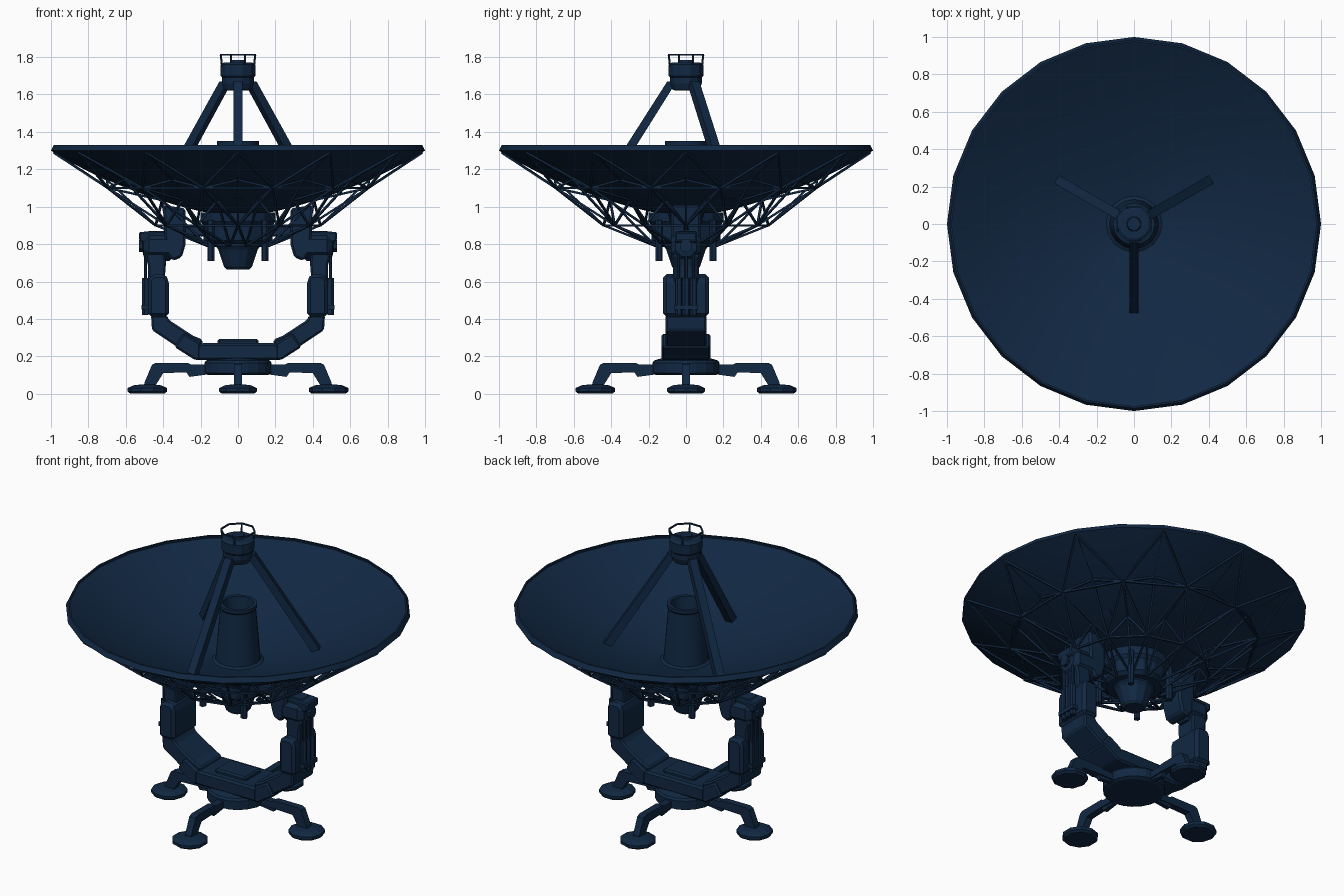
import bpy, bmesh
from math import sin, cos, pi, radians
from mathutils import Vector, Matrix

old = bpy.data.objects.get("Cube")
if old:
    bpy.data.objects.remove(old, do_unlink=True)

navy = bpy.data.materials.new("dark navy paint")
navy.use_nodes = True
COLOUR = (0.0055, 0.021, 0.056, 1)
navy.diffuse_color = COLOUR
navy.node_tree.nodes["Principled BSDF"].inputs["Base Color"].default_value = COLOUR


def finish(name, bm, mirror=False, bevel=0, smooth=False):
    bmesh.ops.recalc_face_normals(bm, faces=bm.faces)
    mesh = bpy.data.meshes.new(name)
    bm.to_mesh(mesh)
    bm.free()
    mesh.materials.append(navy)
    ob = bpy.data.objects.new(name, mesh)
    bpy.context.collection.objects.link(ob)
    if bevel:
        mod = ob.modifiers.new("bevel", 'BEVEL')
        mod.width, mod.segments = bevel, 1
    if mirror:
        mod = ob.modifiers.new("mirror", 'MIRROR')
        mod.use_mirror_merge = False
    if smooth:
        bpy.ops.object.select_all(action='DESELECT')
        bpy.context.view_layer.objects.active = ob
        ob.select_set(True)
        bpy.ops.object.shade_smooth_by_angle(angle=radians(25))
    return ob


def add_lathe(bm, profile, sides, matrix=Matrix(), turn=0, closed=False):
    """Revolve (radius, height) points; open profiles get end caps."""
    rings = []
    for r, z in profile:
        ring = []
        for i in range(sides):
            a = 2 * pi * i / sides + turn
            ring.append(bm.verts.new(matrix @ Vector((r * cos(a), r * sin(a), z))))
        rings.append(ring)
    pairs = list(zip(rings, rings[1:]))
    if closed:
        pairs.append((rings[-1], rings[0]))
    for low, high in pairs:
        for i in range(sides):
            j = (i + 1) % sides
            bm.faces.new((low[i], low[j], high[j], high[i]))
    if not closed:
        bm.faces.new(rings[0])
        bm.faces.new(rings[-1])


def lathe(name, profile, sides, matrix=Matrix(), turn=0, closed=False, **kw):
    bm = bmesh.new()
    add_lathe(bm, profile, sides, matrix, turn, closed)
    return finish(name, bm, **kw)


def add_prism(bm, outline, half, matrix=Matrix()):
    """Extrude an (x, z) outline from -half to +half along y."""
    sides = [[bm.verts.new(matrix @ Vector((x, y, z))) for x, z in outline]
             for y in (-half, half)]
    n = len(outline)
    for i in range(n):
        j = (i + 1) % n
        bm.faces.new((sides[0][i], sides[0][j], sides[1][j], sides[1][i]))
    bm.faces.new(sides[0])
    bm.faces.new(sides[1])


def prism(name, outline, half, matrix=Matrix(), **kw):
    bm = bmesh.new()
    add_prism(bm, outline, half, matrix)
    return finish(name, bm, **kw)


def box(name, x0, x1, z0, z1, half, y=0, **kw):
    return prism(name, [(x0, z0), (x1, z0), (x1, z1), (x0, z1)], half,
                 Matrix.Translation((0, y, 0)), **kw)


def add_bar(bm, a, b, radius, sides=4):
    a, b = Vector(a), Vector(b)
    m = Matrix.Translation(a) @ (b - a).to_track_quat('Z', 'Y').to_matrix().to_4x4()
    add_lathe(bm, [(radius, 0), (radius, (b - a).length)], sides, m, turn=pi / 4)


def polar(r, deg, z):
    return Vector((r * cos(radians(deg)), r * sin(radians(deg)), z))


def ring(r, z, offset=0, n=12):
    return [polar(r, 360 * i / n + offset, z) for i in range(n)]


def along_x(x, z, y=0):
    return Matrix.Translation((x, y, z)) @ Matrix.Rotation(pi / 2, 4, 'Y')


# Reflector shell: curved bowl with a raised rim
def bowl(r):
    return 0.94 + 0.13 * r + 0.23 * r * r


radii = [0.1 + 0.11 * i for i in range(9)]
outside = [(r, bowl(r)) for r in radii]
inside = [(r, bowl(r) + 0.025) for r in reversed(radii)]
lathe("reflector_dish", outside + [(1.0, 1.3), (0.985, 1.33), (0.975, 1.33)] + inside,
      24, closed=True, smooth=True)

# Feed horn in the middle of the dish
lathe("feed_horn", [(0.15, 0.95), (0.15, 0.99), (0.132, 1.0), (0.105, 1.32), (0.112, 1.33),
                    (0.112, 1.35), (0.09, 1.35), (0.08, 1.27)], 16, smooth=True)

# Tripod struts and secondary head
bm = bmesh.new()
for deg in (30, 150, 270):
    add_prism(bm, [(0.445, 1.04), (0.49, 1.06), (0.1, 1.67), (0.05, 1.67)], 0.025,
              Matrix.Rotation(radians(deg), 4, 'Z'))
finish("tripod_struts", bm)
lathe("secondary_head", [(0.05, 1.62), (0.075, 1.625), (0.088, 1.66), (0.088, 1.69),
                         (0.097, 1.7), (0.097, 1.76), (0.08, 1.77), (0.04, 1.77),
                         (0.035, 1.785)], 12, turn=pi / 12)
bm = bmesh.new()
rail, feet = ring(0.1, 1.812, 22.5, 8), ring(0.092, 1.75, 22.5, 8)
for i in range(8):
    add_bar(bm, rail[i], rail[i - 1], 0.006)
    if i % 2 == 0:
        add_bar(bm, rail[i], feet[i], 0.006)
finish("head_guard_rail", bm)

# Space frame behind the dish
bm = bmesh.new()
rim, mid = ring(0.985, 1.29), ring(0.72, 1.10, 15)
low, hub = ring(0.44, 0.9), ring(0.17, 0.79, 15)
skin_outer, skin_inner = ring(0.7, bowl(0.7)), ring(0.42, bowl(0.42), 15)
for i in range(12):
    j = (i + 1) % 12
    links = [(rim[i], mid[i]), (rim[j], mid[i]), (mid[i], mid[j]), (mid[i], low[i]),
             (mid[i], low[j]), (low[i], low[j]), (low[i], hub[i]), (low[j], hub[i]),
             (mid[i], skin_outer[i]), (mid[i], skin_outer[j]), (rim[i], skin_outer[i]),
             (low[i], skin_outer[i]), (low[i], skin_inner[i]), (low[j], skin_inner[i]),
             (mid[i], skin_inner[i]), (hub[i], skin_inner[i])]
    for a, b in links:
        add_bar(bm, a, b, 0.008)
finish("support_truss", bm)

# Central hub below the dish
lathe("hub_drum", [(0.16, 0.8), (0.185, 0.82), (0.185, 0.9), (0.2, 0.92), (0.2, 0.97)], 16)
lathe("hub_cone", [(0.06, 0.665), (0.075, 0.68), (0.105, 0.77), (0.12, 0.79), (0.12, 0.84)], 12)
bm = bmesh.new()
for p in ring(0.205, 0.71, 45, 4):
    add_bar(bm, p, p + Vector((0, 0, 0.22)), 0.02, 6)
finish("hub_posts", bm)

# Elevation brackets, axles and joints on both sides
prism("dish_bracket", [(0.28, 0.80), (0.30, 0.73), (0.35, 0.71), (0.39, 0.76),
                       (0.40, 1.01), (0.28, 0.99)], 0.08, mirror=True, bevel=0.012)
box("bracket_beam", 0.15, 0.32, 0.84, 0.9, 0.045, mirror=True, bevel=0.008)
lathe("elevation_joint", [(0.07, -0.08), (0.088, -0.06), (0.088, 0.045), (0.06, 0.075),
                          (0.035, 0.08), (0.035, 0.1)], 8, along_x(0.43, 0.79),
      turn=pi / 8, mirror=True)
prism("joint_housing", [(0.38, 0.79), (0.48, 0.79), (0.53, 0.82), (0.53, 0.865),
                        (0.40, 0.87), (0.38, 0.85)], 0.06, mirror=True, bevel=0.008)

# Yoke arms
prism("upper_arm", [(0.40, 0.5), (0.48, 0.5), (0.48, 0.68), (0.495, 0.74), (0.40, 0.8),
                    (0.385, 0.7)], 0.07, mirror=True, bevel=0.01)
prism("arm_casing", [(0.37, 0.41), (0.48, 0.41), (0.48, 0.61), (0.46, 0.64), (0.39, 0.64),
                     (0.37, 0.61)], 0.122, mirror=True, bevel=0.02)
prism("lower_arm", [(0.19, 0.19), (0.28, 0.22), (0.46, 0.34), (0.465, 0.42), (0.38, 0.42),
                    (0.37, 0.395), (0.24, 0.31), (0.19, 0.29)], 0.11, mirror=True, bevel=0.01)
prism("arm_collar", [(0.2, 0.18), (0.23, 0.18), (0.34, 0.25), (0.29, 0.325), (0.2, 0.27)],
      0.13, mirror=True, bevel=0.01)

# Pistons on the outer face of each arm
bm = bmesh.new()
for y in (-0.04, 0, 0.04):
    add_bar(bm, (0.495, y, 0.42), (0.495, y, 0.62), 0.018, 6)
    add_bar(bm, (0.495, y, 0.6), (0.495, y, 0.77), 0.009, 6)
finish("arm_pistons", bm, mirror=True)
box("piston_clamp", 0.47, 0.517, 0.45, 0.475, 0.065, mirror=True)

# Yoke centre and turntable
prism("yoke_base", [(-0.22, 0.18), (0.22, 0.18), (0.25, 0.22), (0.2, 0.27), (-0.2, 0.27),
                    (-0.25, 0.22)], 0.128, bevel=0.012)
box("yoke_top_plate", -0.11, 0.11, 0.26, 0.292, 0.08, bevel=0.01)
lathe("turntable", [(0.16, 0.1), (0.18, 0.11), (0.18, 0.165), (0.17, 0.178), (0.13, 0.19)], 20)

# Four legs with round foot pads
leg = bmesh.new()
pads = bmesh.new()
for i in range(4):
    turn = Matrix.Rotation(i * pi / 2, 4, 'Z')
    add_prism(leg, [(0.12, 0.11), (0.27, 0.115), (0.40, 0.11), (0.45, 0.03), (0.505, 0.03),
                    (0.5, 0.06), (0.46, 0.155), (0.44, 0.165), (0.27, 0.165), (0.25, 0.155),
                    (0.12, 0.155)], 0.022, turn)
    add_prism(leg, [(0.15, 0.105), (0.26, 0.09), (0.28, 0.12), (0.15, 0.14)], 0.014, turn)
    add_lathe(pads, [(0.09, 0), (0.106, 0.012), (0.106, 0.03), (0.075, 0.045), (0.03, 0.05)],
              10, turn @ Matrix.Translation((0.485, 0, 0)))
finish("legs", leg)
finish("foot_pads", pads)
